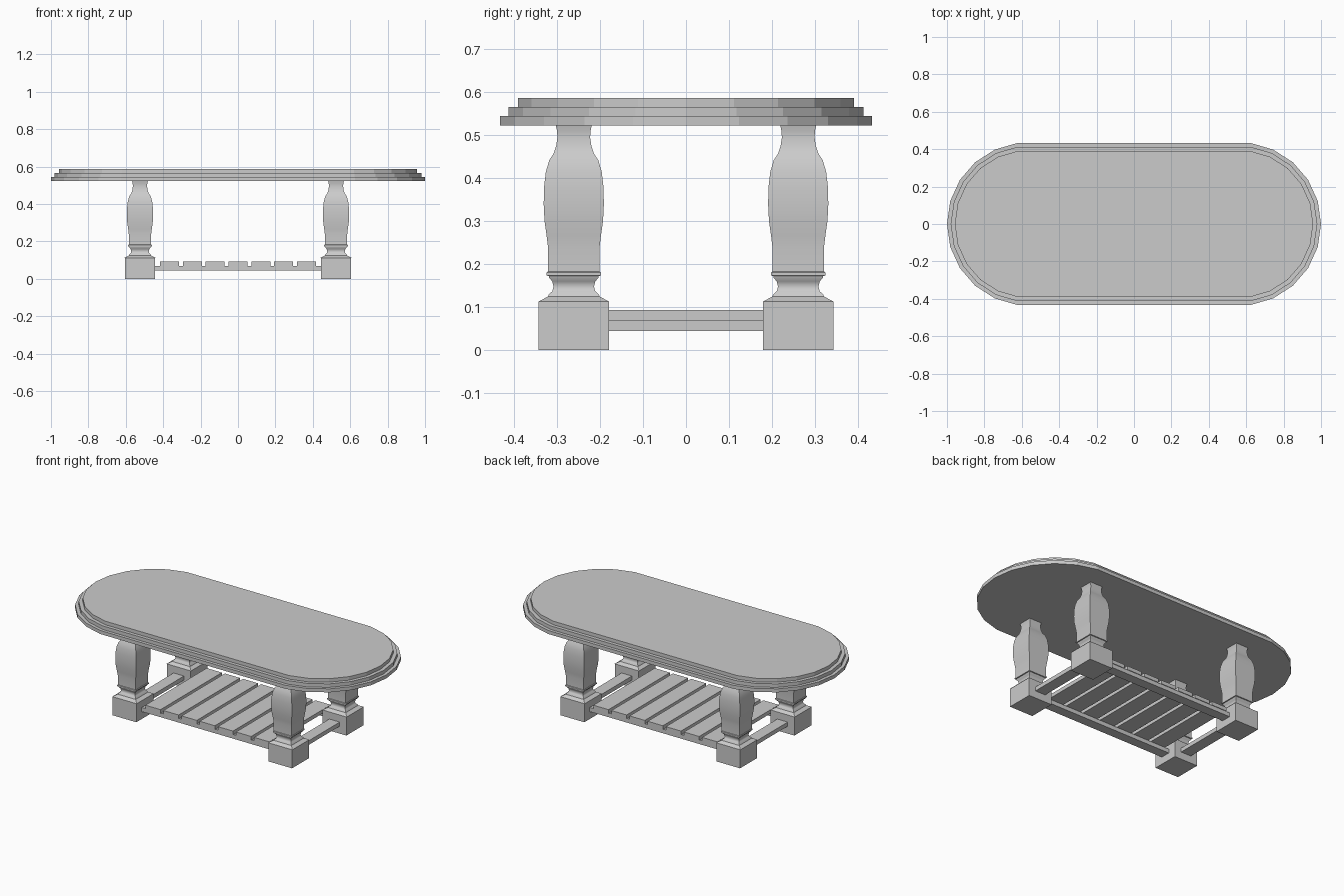
import bpy, bmesh, math

if "Cube" in bpy.data.objects:
    bpy.data.objects.remove(bpy.data.objects["Cube"])

GREY = (0.6, 0.6, 0.6, 1)
grey = bpy.data.materials.new("plain grey")
grey.use_nodes = True
grey.diffuse_color = GREY
grey.node_tree.nodes["Principled BSDF"].inputs["Base Color"].default_value = GREY


def finish(name, bm):
    bmesh.ops.recalc_face_normals(bm, faces=bm.faces)
    mesh = bpy.data.meshes.new(name)
    bm.to_mesh(mesh)
    bm.free()
    mesh.materials.append(grey)
    obj = bpy.data.objects.new(name, mesh)
    bpy.context.collection.objects.link(obj)
    return obj


def loft(name, rings):
    """Skin equal-sized rings of points and cap both ends."""
    bm = bmesh.new()
    loops = [[bm.verts.new(p) for p in ring] for ring in rings]
    n = len(loops[0])
    for a, b in zip(loops, loops[1:]):
        for i in range(n):
            j = (i + 1) % n
            bm.faces.new((a[i], a[j], b[j], b[i]))
    bm.faces.new(loops[0][::-1])
    bm.faces.new(loops[-1])
    return finish(name, bm)


def square(x, y, half, z):
    return [(x + sx * half, y + sy * half, z)
            for sx, sy in ((-1, -1), (1, -1), (1, 1), (-1, 1))]


def bar(name, x, y, half_x, half_y, z0, z1):
    corners = ((-1, -1), (1, -1), (1, 1), (-1, 1))
    return loft(name, [[(x + sx * half_x, y + sy * half_y, z) for sx, sy in corners]
                       for z in (z0, z1)])


# Stepped oval top: three stacked slabs with faceted round ends
SIDES = 22
END_X = 0.563


def oval(radius, z):
    ring = []
    for i in range(SIDES):
        a = math.tau * i / SIDES
        # the half circles are pulled apart along x
        ring.append((math.cos(a) * radius + math.copysign(END_X, math.cos(a)),
                     math.sin(a) * radius, z))
    return ring


STEPS = ((0.437, 0.523), (0.417, 0.544), (0.395, 0.565))
top_rings = []
for radius, z in STEPS:
    top_rings += [oval(radius, z), oval(radius, z + 0.0215)]
loft("table_top", top_rings)

# Square baluster legs: (half width, height)
LEG = ((0.082, 0.113), (0.06, 0.125), (0.058, 0.130), (0.050, 0.137),
       (0.047, 0.148), (0.050, 0.160), (0.057, 0.168), (0.058, 0.172),
       (0.063, 0.174), (0.063, 0.181), (0.060, 0.183), (0.060, 0.24),
       (0.063, 0.265), (0.068, 0.30), (0.070, 0.34), (0.069, 0.38),
       (0.065, 0.415), (0.057, 0.442), (0.047, 0.457), (0.041, 0.475),
       (0.038, 0.495), (0.039, 0.51), (0.042, 0.524))
LEG_X, LEG_Y = 0.524, 0.261

for sx, side in ((-1, "right"), (1, "left")):
    for sy, end in ((-1, "front"), (1, "back")):
        x, y = sx * LEG_X, sy * LEG_Y
        bar(f"{end}_{side}_foot", x, y, 0.08, 0.082, 0, 0.113)
        leg = loft(f"{end}_{side}_leg", [square(x, y, h, z) for h, z in LEG])
        bpy.ops.object.select_all(action="DESELECT")
        leg.select_set(True)
        bpy.context.view_layer.objects.active = leg
        bpy.ops.object.shade_smooth_by_angle(angle=math.radians(35))

# Stretchers joining the feet
for s, side, end in ((-1, "right", "front"), (1, "left", "back")):
    bar(f"{end}_rail", 0, s * LEG_Y, 0.45, 0.03, 0.045, 0.07)
    bar(f"{side}_stretcher", s * LEG_X, 0, 0.035, 0.185, 0.045, 0.07)

# Slatted shelf
for i in range(7):
    bar(f"shelf_slat_{i + 1}", (i - 3) * 0.122, 0, 0.051, 0.295, 0.07, 0.093)
